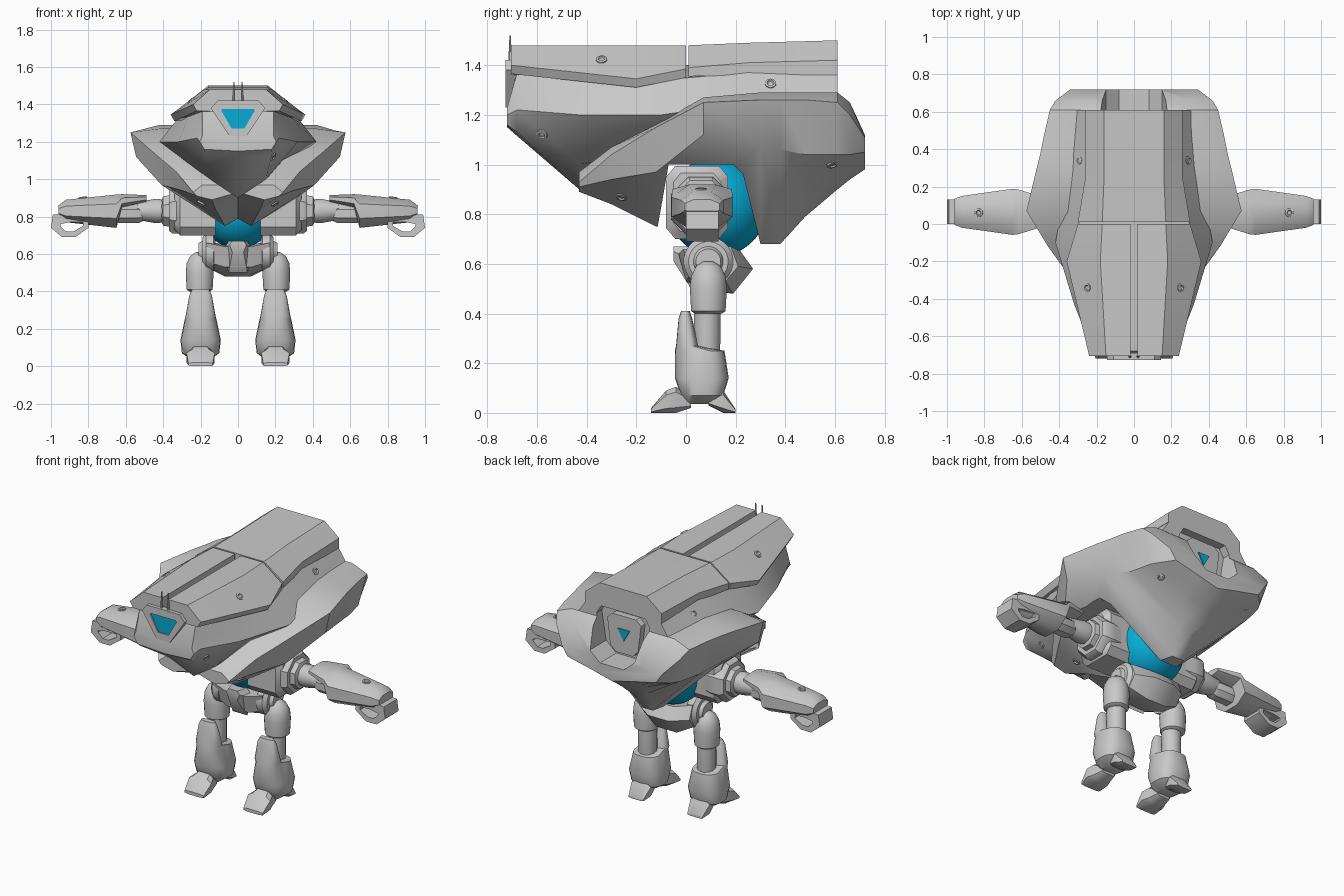
import bpy, bmesh, math
from mathutils import Vector
from mathutils.bvhtree import BVHTree

cube = bpy.data.objects.get("Cube")
if cube:
    bpy.data.objects.remove(cube)


def material(name, rgb):
    m = bpy.data.materials.new(name)
    m.use_nodes = True
    m.diffuse_color = (*rgb, 1)
    bsdf = next(n for n in m.node_tree.nodes if n.type == "BSDF_PRINCIPLED")
    bsdf.inputs["Base Color"].default_value = (*rgb, 1)
    return m


GREY = material("armour grey", (0.58, 0.58, 0.58))
TEAL = material("glowing teal", (0.002, 0.41, 0.68))


def link(name, bm, mat):
    mesh = bpy.data.meshes.new(name)
    bmesh.ops.recalc_face_normals(bm, faces=bm.faces)
    bm.to_mesh(mesh)
    bm.free()
    mesh.materials.append(mat)
    ob = bpy.data.objects.new(name, mesh)
    bpy.context.scene.collection.objects.link(ob)
    return ob


def solid(name, rings, mat=GREY, closed=False):
    """Skin a row of equal point rings; cap the ends unless closed."""
    bm = bmesh.new()
    rows = [[bm.verts.new(p) for p in ring] for ring in rings]
    pairs = list(zip(rows, rows[1:])) + ([(rows[-1], rows[0])] if closed else [])
    for a, b in pairs:
        for i in range(len(a)):
            j = (i + 1) % len(a)
            bm.faces.new((a[i], a[j], b[j], b[i]))
    if not closed:
        bm.faces.new(rows[0])
        bm.faces.new(rows[-1])
    return link(name, bm, mat)


def symmetric(half):
    """Complete a half section of (x, z) points across x = 0."""
    return half + [(-x, z) for x, z in reversed(half) if x > 0]


def along_y(name, stations, whole=True):
    return solid(name, [[(x, y, z) for x, z in (symmetric(h) if whole else h)]
                        for y, h in stations])


def tube(name, axis, centre, profile, n=24, mat=GREY):
    """Turn (position, radius) pairs about an x or z axis."""
    rings = []
    for t, r in profile:
        arc = [(r * math.cos((k + 0.5) * math.tau / n), r * math.sin((k + 0.5) * math.tau / n))
               for k in range(n)]
        a, b = centre
        rings.append([(t, a + u, b + v) if axis == "x" else (a + u, b + v, t) for u, v in arc])
    return solid(name, rings, mat)


def octagon(a0, a1, b0, b1, c=0.28):
    """Rectangle with chamfered corners."""
    u, v = (a1 - a0) * c, (b1 - b0) * c
    return [(a0 + u, b0), (a1 - u, b0), (a1, b0 + v), (a1, b1 - v),
            (a1 - u, b1), (a0 + u, b1), (a0, b1 - v), (a0, b0 + v)]


def rounded(a0, a1, b0, b1, n=20):
    """Rectangle with full, soft corners."""
    def soft(v):
        return math.copysign(abs(v) ** 0.75, v)
    return [((a0 + a1) / 2 + (a1 - a0) / 2 * soft(math.cos(k * math.tau / n)),
             (b0 + b1) / 2 + (b1 - b0) / 2 * soft(math.sin(k * math.tau / n))) for k in range(n)]


def both_sides(ob):
    """Rename a left part and make its right twin."""
    twin = ob.copy()
    twin.data = ob.data.copy()
    for v in twin.data.vertices:
        v.co.x *= -1
    twin.data.flip_normals()
    twin.name = "right_" + ob.name
    ob.name = "left_" + ob.name
    bpy.context.scene.collection.objects.link(twin)
    return ob


def cut(ob, cutter):
    mod = ob.modifiers.new("cut", "BOOLEAN")
    mod.operation, mod.object, mod.solver = "DIFFERENCE", cutter, "EXACT"
    graph = bpy.context.evaluated_depsgraph_get()
    mesh = bpy.data.meshes.new_from_object(ob.evaluated_get(graph))
    ob.modifiers.clear()
    ob.data = mesh


# Head wedge
head = along_y("head", [
    (-0.72, [(0, 1.23), (0.19, 1.23), (0.205, 1.20), (0.18, 1.16), (0, 1.15)]),
    (-0.68, [(0, 1.38), (0.19, 1.37), (0.22, 1.22), (0.18, 1.13), (0, 1.115)]),
    (-0.43, [(0, 1.40), (0.26, 1.35), (0.32, 1.20), (0.15, 1.00), (0, 0.90)]),
    (-0.10, [(0, 1.40), (0.31, 1.34), (0.42, 1.20), (0.20, 1.05), (0, 1.04)]),
    (0.25, [(0, 1.40), (0.26, 1.37), (0.36, 1.25), (0.20, 1.05), (0, 1.04)]),
    (0.61, [(0, 1.40), (0.25, 1.37), (0.33, 1.25), (0.20, 1.10), (0, 1.08)])])

# Body hull: top edge, ridge, lower flank, hem, centre line
hull = along_y("body_hull", [
    (-0.43, [(0.19, 0.97), (0.24, 0.93), (0.22, 0.91), (0.14, 0.89), (0, 0.93)]),
    (-0.30, [(0.25, 1.07), (0.33, 1.04), (0.30, 0.94), (0.12, 0.84), (0, 0.90)]),
    (-0.12, [(0.36, 1.16), (0.46, 1.15), (0.41, 0.97), (0.07, 0.75), (0, 0.79)]),
    (0.07, [(0.42, 1.27), (0.575, 1.25), (0.545, 1.12), (0.10, 0.74), (0, 0.78)]),
    (0.30, [(0.42, 1.29), (0.52, 1.26), (0.48, 1.08), (0.06, 0.68), (0, 0.68)]),
    (0.38, [(0.40, 1.29), (0.50, 1.26), (0.45, 1.06), (0.04, 0.68), (0, 0.68)]),
    (0.48, [(0.38, 1.29), (0.48, 1.26), (0.42, 1.04), (0.07, 0.83), (0, 0.79)]),
    (0.61, [(0.35, 1.29), (0.45, 1.25), (0.39, 1.04), (0.15, 0.94), (0, 0.90)]),
    (0.66, [(0.32, 1.25), (0.42, 1.20), (0.36, 1.04), (0.14, 0.97), (0, 0.94)]),
    (0.72, [(0.20, 1.12), (0.34, 1.11), (0.30, 1.05), (0.12, 1.01), (0, 0.98)])])

# Arm openings and rear recess
arch = [(-0.14, 0.6), (-0.07, 1.0), (0.19, 1.0), (0.23, 0.96), (0.32, 0.6)]
opening = solid("opening_cutter", [[(x, y, z) for y, z in arch] for x in (-1, 1)])
bay = symmetric([(0.15, 1.36), (0.18, 1.31), (0.15, 1.13), (0.08, 1.07)])
recess = solid("recess_cutter", [[(x, y, z) for x, z in bay] for y in (0.56, 0.9)])
cut(hull, opening)
cut(hull, recess)
cut(head, recess)
for c in (opening, recess):
    bpy.data.objects.remove(c)

# Roof plates
rear_plate = along_y("rear_roof_plate", [
    (0.01, [(0.17, 1.48), (0.30, 1.39), (0.30, 1.355)]),
    (0.25, [(0.16, 1.49), (0.26, 1.41), (0.26, 1.36)]),
    (0.61, [(0.16, 1.50), (0.26, 1.42), (0.26, 1.36)])])
front_plate = both_sides(along_y("front_roof_plate", [
    (-0.705, [(0.02, 1.48), (0.15, 1.48), (0.24, 1.40), (0.22, 1.365), (0.02, 1.36)]),
    (-0.20, [(0.02, 1.48), (0.18, 1.48), (0.36, 1.345), (0.34, 1.31), (0.02, 1.31)]),
    (0.0, [(0.02, 1.48), (0.17, 1.48), (0.30, 1.385), (0.30, 1.35), (0.02, 1.35)])], False))
both_sides(tube("antenna", "z", (0.022, -0.708), [(1.4, 0.009), (1.52, 0.003)], 8))

# Front eye: raised rim around a thin pane
rim = symmetric([(0.11, 1.42), (0.145, 1.38), (0.045, 1.23)])
pane = symmetric([(0.085, 1.375), (0.09, 1.368), (0.035, 1.272)])
solid("front_eye_rim", [[(a, -0.69, b), (a, -0.726, b), (c, -0.726, d), (c, -0.69, d)]
                        for (a, b), (c, d) in zip(rim, pane)], closed=True)
solid("front_eye_pane", [[(x, y, z) for x, z in pane] for y in (-0.711, -0.718)], TEAL)

# Rear window
pad = symmetric([(0.08, 1.33), (0.115, 1.30), (0.095, 1.14), (0.06, 1.10)])
solid("rear_window_pad", [[(x, y, z) for x, z in pad] for y in (0.55, 0.60)])
solid("rear_eye_pane", [[(x, y, z) for x, z in [(-0.04, 1.25), (0.04, 1.25), (0, 1.18)]]
                        for y in (0.599, 0.606)], TEAL)

# Core sphere
bm = bmesh.new()
bmesh.ops.create_uvsphere(bm, u_segments=40, v_segments=24, radius=0.2)
bmesh.ops.translate(bm, verts=bm.verts, vec=(0, 0.125, 0.83))
link("core_sphere", bm, TEAL)

# Pelvis with front guard and hip rings
pelvis = [[(-0.03, 0.64), (0.0, 0.53), (0.10, 0.49), (0.19, 0.48), (0.27, 0.58), (0.22, 0.65)],
          [(-0.01, 0.66), (0.02, 0.56), (0.08, 0.53), (0.16, 0.53), (0.21, 0.59), (0.18, 0.67)]]
solid("pelvis", [[(x, y, z) for y, z in pelvis[i]] for x, i in
                 ((-0.17, 1), (-0.07, 0), (0.07, 0), (0.17, 1))])
along_y("pelvis_guard", [(-0.05, [(0.03, 0.67), (0.045, 0.65), (0.03, 0.61)]),
                         (0.02, [(0.05, 0.67), (0.08, 0.62), (0.05, 0.50)])])
both_sides(tube("hip_ring", "x", (0.09, 0.61), [(0.12, 0.06), (0.13, 0.10), (0.17, 0.10), (0.19, 0.08),
                                               (0.19, 0.06), (0.21, 0.05)]))

# Legs
LEG = 0.2
both_sides(tube("thigh", "z", (LEG + 0.005, 0.09), [(0.40, 0.055), (0.41, 0.07), (0.50, 0.075), (0.55, 0.07),
                                                   (0.59, 0.05), (0.61, 0.02)]))
both_sides(tube("knee", "z", (LEG, 0.085), [(0.22, 0.05), (0.28, 0.055), (0.42, 0.055)], 12))
shin = [(0.035, 0.05, 0.0, 0.10), (0.07, 0.10, -0.02, 0.15), (0.14, 0.108, -0.045, 0.172),
        (0.25, 0.085, -0.045, 0.155), (0.27, 0.08, -0.04, 0.05), (0.38, 0.06, -0.03, 0.025),
        (0.41, 0.045, -0.02, 0.015)]
both_sides(solid("shin_armour", [[(LEG + u, y, z) for u, y in rounded(-w, w, a, b)]
                                 for z, w, a, b in shin]))


def foot_piece(name, rows):
    both_sides(solid(name, [[(LEG + u, y, z) for u, z in octagon(-w, w, lo, hi, 0.2)]
                            for y, w, lo, hi in rows]))


foot_piece("toe", [(-0.14, 0.065, 0, 0.02), (-0.08, 0.075, 0, 0.09), (-0.04, 0.06, 0, 0.105),
                   (0.02, 0.045, 0.02, 0.06)])
foot_piece("heel", [(0.09, 0.05, 0.03, 0.07), (0.15, 0.065, 0, 0.09), (0.20, 0.05, 0, 0.015)])

# Arms
ARM = (0.06, 0.83)
both_sides(solid("shoulder_socket", [[(x, y, z) for y, z in octagon(-0.08 + d, 0.17 - d, 0.70 + d, 0.995 - d, 0.15)]
                                     for x, d in ((0.12, 0), (0.31, 0), (0.34, 0.03))]))
both_sides(tube("shoulder_collar", "x", ARM, [(0.14, 0.10), (0.29, 0.13), (0.35, 0.13), (0.37, 0.115),
                                              (0.37, 0.09), (0.40, 0.085), (0.41, 0.06)], 8))
both_sides(tube("upper_arm", "x", ARM, [(0.38, 0.06), (0.44, 0.066), (0.50, 0.055), (0.54, 0.05)]))
both_sides(solid("elbow_cuff", [[(x, y, z) for y, z in octagon(0.06 - w, 0.06 + w, 0.82 - w, 0.81 + w)]
                                for x, w in ((0.51, 0.045), (0.53, 0.055), (0.65, 0.055))]))
fore = [(0.49, 0.08, 0.88, 0.915), (0.62, 0.12, 0.85, 0.92), (0.65, 0.123, 0.74, 0.918),
        (0.92, 0.085, 0.77, 0.89), (0.96, 0.07, 0.80, 0.86)]
forearm = both_sides(solid("forearm", [[(x, y, z) for y, z in octagon(0.065 - w, 0.065 + w, a, b)]
                                       for x, w, a, b in fore]))
knuckles = [(0.80, 0.80), (0.80, 0.74), (0.87, 0.69), (0.94, 0.69), (1.0, 0.74), (0.99, 0.81), (0.90, 0.82)]
palm = [(0.83, 0.77), (0.83, 0.75), (0.88, 0.72), (0.92, 0.72), (0.95, 0.75), (0.95, 0.76), (0.90, 0.77)]
both_sides(solid("curled_hand", [[(x, 0.0, z), (x, 0.13, z), (u, 0.13, w), (u, 0.0, w)]
                                 for (x, z), (u, w) in zip(knuckles, palm)], closed=True))

# Bolts seated on the armour: start point and search direction
bm = bmesh.new()
for part in (head, hull, rear_plate, front_plate, forearm):
    bm.from_mesh(part.data)
tree = BVHTree.FromBMesh(bm)
bm.free()
down, inward = Vector((0, 0, -1)), Vector((-1, 0, 0))
seats = [((0.25, -0.34, 2), down), ((0.29, 0.34, 2), down), ((0.83, 0.06, 2), down),
         ((2, -0.58, 1.12), inward), ((2, -0.26, 0.87), inward), ((2, 0.59, 1.0), inward)]
for start, way in seats:
    hit, normal, _, _ = tree.ray_cast(Vector(start), way)
    if hit:
        turn = normal.to_track_quat("Z", "Y")
        both_sides(solid("bolt", [[hit + turn @ Vector((r * math.cos(k * math.tau / 16),
                                                        r * math.sin(k * math.tau / 16), h))
                                   for k in range(16)]
                                  for r, h in ((0.024, -0.01), (0.022, 0.005), (0.014, 0.007), (0.01, 0.001))]))

# Smooth shading with sharp edges kept
bpy.ops.object.select_all(action="DESELECT")
for ob in bpy.context.scene.objects:
    if ob.type == "MESH":
        ob.select_set(True)
        bpy.context.view_layer.objects.active = ob
bpy.ops.object.shade_smooth_by_angle(angle=math.radians(36))
